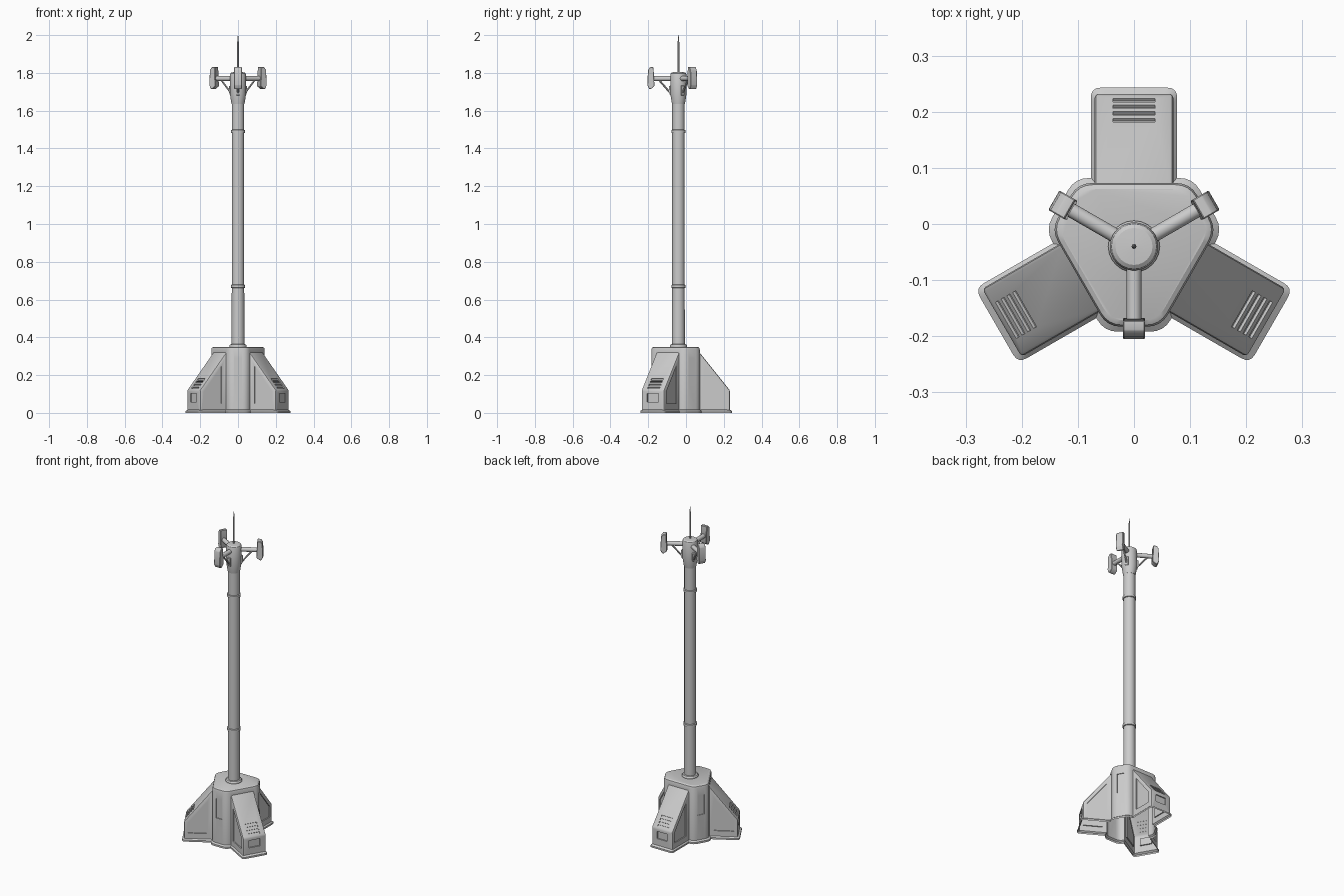
import bpy, bmesh
from math import radians, sin, cos, pi
from mathutils import Vector, Matrix

if "Cube" in bpy.data.objects:
    bpy.data.objects.remove(bpy.data.objects["Cube"])

AXIS = Vector((0, -0.04, 0))
LEGS = (90, 210, 330)
CORNERS = (270, 30, 150)


def place(angle):
    return Matrix.Translation(AXIS) @ Matrix.Rotation(radians(angle), 4, 'Z')


def to_object(bm, name):
    bmesh.ops.recalc_face_normals(bm, faces=bm.faces)
    me = bpy.data.meshes.new(name)
    bm.to_mesh(me)
    bm.free()
    ob = bpy.data.objects.new(name, me)
    bpy.context.collection.objects.link(ob)
    return ob


def loft(bm, rings, matrix):
    # skin equal-length rings, closing both ends
    vs = [[bm.verts.new(matrix @ Vector(p)) for p in r] for r in rings]
    n = len(vs[0])
    for a, b in zip(vs, vs[1:]):
        for i in range(n):
            j = (i + 1) % n
            bm.faces.new((a[i], a[j], b[j], b[i]))
    bm.faces.new(vs[0][::-1])
    bm.faces.new(vs[-1])


def prism(bm, profile, t0, t1, angle):
    # (radius, height) outline extruded sideways
    loft(bm, [[(r, t, z) for r, z in profile] for t in (t0, t1)], place(angle))


def lathe(name, profile, seg):
    bm = bmesh.new()
    loft(bm, [[(r * cos(2 * pi * i / seg), r * sin(2 * pi * i / seg), z)
               for i in range(seg)] for r, z in profile], Matrix.Translation(AXIS))
    return to_object(bm, name)


def rounded(pts, rad, z, seg=4):
    # round the corners of a flat polygon
    out = []
    for i, p in enumerate(pts):
        p = Vector(p)
        a = (Vector(pts[i - 1]) - p).normalized() * rad
        b = (Vector(pts[(i + 1) % len(pts)]) - p).normalized() * rad
        for k in range(seg + 1):
            t = k / seg
            q = p + a * (1 - t) ** 2 + b * t ** 2
            out.append((q.x, q.y, z))
    return out


def hex_ring(off, z):
    leg, cor = 0.113 + off, 0.143 + off
    h = (leg - cor / 2) / sin(pi / 3)
    pts = []
    for a in (30, 150, 270):
        a = radians(a)
        for s in (-h, h):
            pts.append((cor * cos(a) - s * sin(a), cor * sin(a) + s * cos(a)))
    return rounded(pts, 0.025, z)


# central base block with foot lip and chamfered top
bm = bmesh.new()
loft(bm, [hex_ring(o, z) for o, z in ((0.009, -0.02), (0.009, 0.011), (0, 0.018),
          (0, 0.335), (-0.003, 0.345), (-0.011, 0.35))], place(0))
base = to_object(bm, "base_housing")

helpers = []
for a in LEGS:
    # sloping leg shell
    bm = bmesh.new()
    prism(bm, [(0.03, -0.04), (0.272, -0.04), (0.272, 0.12), (0.1, 0.335), (0.03, 0.335)],
          -0.07, 0.07, a)
    bmesh.ops.bevel(bm, geom=bm.edges[:], offset=0.007, segments=2, profile=0.5,
                    affect='EDGES')
    helpers.append(to_object(bm, "leg_shell"))
    # foot lip
    bm = bmesh.new()
    loft(bm, [rounded([(0.04, -w), (r, -w), (r, w), (0.04, w)], 0.018, z)
              for r, w, z in ((0.283, 0.077, -0.03), (0.283, 0.077, 0.01), (0.27, 0.068, 0.019))],
         place(a))
    helpers.append(to_object(bm, "foot_lip"))

# recess cutters: side panels, end window, vents, corner panels
bm = bmesh.new()
u, n = Vector((0.625, -0.781)), Vector((0.781, 0.625))
for a in LEGS:
    side = [(0.14, 0.05), (0.25, 0.05), (0.25, 0.112), (0.14, 0.25)]
    prism(bm, side, 0.064, 0.09, a)
    prism(bm, side, -0.09, -0.064, a)
    prism(bm, [(0.265, 0.058), (0.3, 0.058), (0.3, 0.102), (0.265, 0.102)], -0.034, 0.034, a)
    for k in range(4):
        c = Vector((0.272, 0.12)) - u * (0.018 + 0.019 * k)
        prism(bm, [c + u * s + n * d for s, d in
                   ((-0.005, -0.006), (0.005, -0.006), (0.005, 0.02), (-0.005, 0.02))],
              -0.037, 0.037, a)
for a in CORNERS:
    prism(bm, [(0.139, 0.17), (0.17, 0.17), (0.17, 0.29), (0.139, 0.29)], -0.02, 0.02, a)
cutter = to_object(bm, "recess_cutter")

for ob, op in [(h, 'UNION') for h in helpers] + [(cutter, 'DIFFERENCE')]:
    m = base.modifiers.new("join", 'BOOLEAN')
    m.object, m.operation, m.solver = ob, op, 'EXACT'
    ob.hide_render = True
dg = bpy.context.evaluated_depsgraph_get()
bm = bmesh.new()
bm.from_mesh(bpy.data.meshes.new_from_object(base.evaluated_get(dg)))
# trim level with the ground, leaving the underside open
bmesh.ops.bisect_plane(bm, geom=bm.verts[:] + bm.edges[:] + bm.faces[:],
                       plane_co=(0, 0, 0), plane_no=(0, 0, 1), clear_inner=True)
base.modifiers.clear()
bm.to_mesh(base.data)
bm.free()
for ob in helpers + [cutter]:
    bpy.data.objects.remove(ob)

# mast with base collar and two joint rings
mast = [(0.046, 0.345), (0.046, 0.356), (0.042, 0.362), (0.034, 0.364)]
for z in (0.67, 1.49):
    mast += [(0.033, z - 0.009), (0.038, z - 0.007), (0.038, z + 0.007), (0.033, z + 0.009)]
lathe("mast", mast + [(0.033, 1.65)], 24)

# mast head and whip antenna
lathe("mast_head", [(0.034, 1.635), (0.036, 1.645), (0.043, 1.69), (0.043, 1.79),
                    (0.04, 1.798), (0.033, 1.803), (0.004, 1.805)], 24)
lathe("whip_antenna", [(0.0045, 1.8), (0.0045, 1.96), (0.003, 1.975), (0.001, 2.0)], 8)


def tube(bm, p, q, rad, seg, matrix):
    d = q - p
    m = matrix @ Matrix.Translation((p + q) / 2) @ d.to_track_quat('Z', 'Y').to_matrix().to_4x4()
    bmesh.ops.create_cone(bm, cap_ends=True, segments=seg, radius1=rad, radius2=rad,
                          depth=d.length, matrix=m)


for i, a in enumerate(CORNERS):
    # horizontal arm, diagonal brace and mounting rib
    bm = bmesh.new()
    tube(bm, Vector((0.03, 0, 1.77)), Vector((0.135, 0, 1.77)), 0.013, 16, place(a))
    tube(bm, Vector((0.04, 0, 1.69)), Vector((0.105, 0, 1.765)), 0.005, 8, place(a))
    prism(bm, [(0.035, 1.675), (0.046, 1.685), (0.05, 1.70), (0.05, 1.73), (0.035, 1.735)],
          -0.009, 0.009, a)
    to_object(bm, f"antenna_arm_{i + 1}")
    # panel antenna with chamfered outer edges
    bm = bmesh.new()
    prism(bm, [(0.132, 1.83), (0.15, 1.83), (0.161, 1.815), (0.165, 1.735),
               (0.155, 1.715), (0.145, 1.715), (0.127, 1.73)], -0.02, 0.02, a)
    bmesh.ops.bevel(bm, geom=bm.edges[:], offset=0.002, segments=1, affect='EDGES')
    to_object(bm, f"antenna_panel_{i + 1}")

# smooth shading with crisp edges
bpy.ops.object.select_all(action='SELECT')
bpy.context.view_layer.objects.active = base
bpy.ops.object.shade_smooth_by_angle(angle=radians(30))
